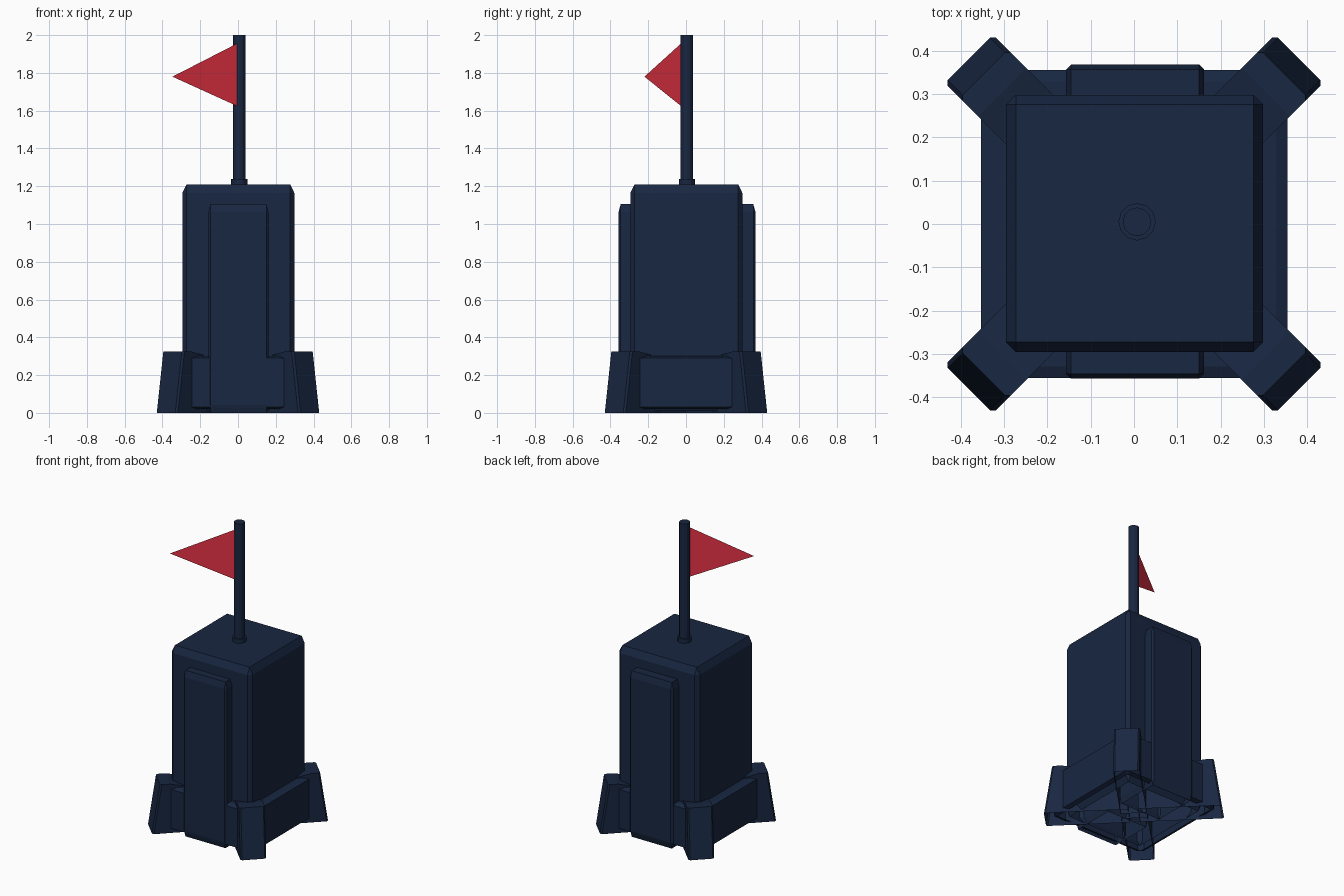
import bpy, bmesh, math
from mathutils import Matrix, Vector

if "Cube" in bpy.data.objects:
    bpy.data.objects.remove(bpy.data.objects["Cube"])


def material(name, rgb):
    m = bpy.data.materials.new(name)
    m.diffuse_color = (*rgb, 1)
    m.use_nodes = True
    m.node_tree.nodes["Principled BSDF"].inputs["Base Color"].default_value = m.diffuse_color
    return m


NAVY = material("navy", (0.009, 0.020, 0.053))
RED = material("red", (0.78, 0.032, 0.058))


def finish(bm, name, mat, open_bottom=False):
    bmesh.ops.recalc_face_normals(bm, faces=bm.faces[:])
    if open_bottom:  # the undersides are hollow
        low = [f for f in bm.faces if f.normal.z < -0.99]
        bmesh.ops.delete(bm, geom=low, context='FACES')
    me = bpy.data.meshes.new(name)
    bm.to_mesh(me)
    bm.free()
    me.materials.append(mat)
    ob = bpy.data.objects.new(name, me)
    bpy.context.collection.objects.link(ob)
    return ob


def chamfer_box(name, lo, hi, amount=0.0375):
    """Box chamfered as a unit cube, then stretched to its size."""
    lo, hi = Vector(lo), Vector(hi)
    bm = bmesh.new()
    bmesh.ops.create_cube(bm, size=1)
    bmesh.ops.bevel(bm, geom=bm.edges[:], offset=amount, segments=1,
                    profile=0.5, affect='EDGES')
    bmesh.ops.scale(bm, vec=hi - lo, verts=bm.verts[:])
    bmesh.ops.translate(bm, vec=(lo + hi) / 2, verts=bm.verts[:])
    return finish(bm, name, NAVY, open_bottom=True)


def cylinder(name, r, z0, z1, sides):
    bm = bmesh.new()
    bmesh.ops.create_cone(bm, cap_ends=True, segments=sides, radius1=r, radius2=r,
                          depth=z1 - z0,
                          matrix=Matrix.Translation((0.007, 0.005, (z0 + z1) / 2)))
    return finish(bm, name, NAVY)


def leg(name, angle):
    """Diagonal foot: side profile (radius, height) extruded across its width."""
    profile = [(0.03, 0), (0.539, 0), (0.49, 0.325), (0.43, 0.325), (0.35, 0.308), (0.03, 0.29)]
    half = 0.079
    bm = bmesh.new()
    face = bm.faces.new([bm.verts.new((r, -half, z)) for r, z in profile])
    ext = bmesh.ops.extrude_face_region(bm, geom=[face])
    bmesh.ops.translate(bm, vec=(0, 2 * half, 0),
                        verts=[v for v in ext["geom"] if isinstance(v, bmesh.types.BMVert)])
    # chamfer the upright edges of the outer end
    edges = [e for e in bm.edges
             if all(v.co.x > 0.45 for v in e.verts)
             and abs(e.verts[0].co.z - e.verts[1].co.z) > 0.2]
    bmesh.ops.bevel(bm, geom=edges, offset=0.01, segments=1, affect='EDGES')
    bmesh.ops.rotate(bm, cent=(0, 0, 0), matrix=Matrix.Rotation(angle, 3, 'Z'),
                     verts=bm.verts[:])
    return finish(bm, name, NAVY, open_bottom=True)


# Tower body and wide base
chamfer_box("body", (-0.295, -0.295, 0.01), (0.298, 0.298, 1.21))
chamfer_box("base", (-0.353, -0.355, 0.02), (0.354, 0.355, 0.30))

# Raised front and back panels
chamfer_box("front_panel", (-0.157, -0.357, 0.0), (0.162, -0.05, 1.105))
chamfer_box("back_panel", (-0.157, 0.05, 0.0), (0.162, 0.368, 1.105))

# Four diagonal legs
for i in range(4):
    leg(f"leg_{i + 1}", math.radians(45 + 90 * i))

# Flagpole with collar
cylinder("pole_collar", 0.043, 1.19, 1.238, 12)
cylinder("pole", 0.033, 1.2, 2.0, 12)

# Thin triangular flag
bm = bmesh.new()
bm.faces.new([bm.verts.new(p) for p in
              ((-0.006, -0.027, 1.955), (-0.006, -0.027, 1.625), (-0.347, -0.22, 1.78))])
finish(bm, "flag", RED)
